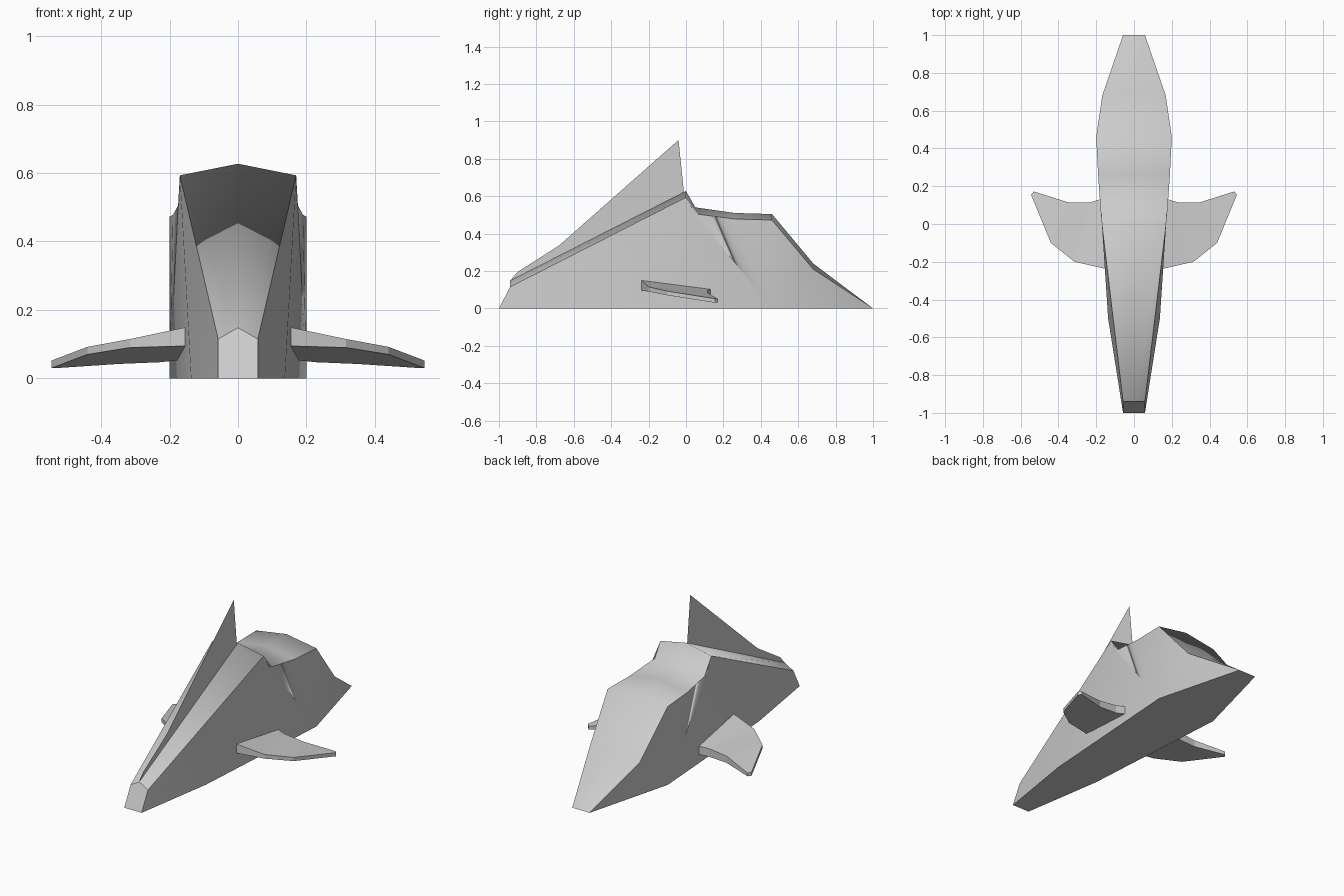
import bpy, bmesh

cube = bpy.data.objects.get("Cube")
if cube:
    bpy.data.objects.remove(cube, do_unlink=True)

grey = bpy.data.materials.new("light_grey")
grey.use_nodes = True
grey.diffuse_color = (0.6, 0.6, 0.6, 1)
grey.node_tree.nodes["Principled BSDF"].inputs["Base Color"].default_value = (0.6, 0.6, 0.6, 1)


def finish(name, bm):
    """Turn a bmesh into a named grey object."""
    bm.normal_update()
    mesh = bpy.data.meshes.new(name)
    bm.to_mesh(mesh)
    bm.free()
    mesh.materials.append(grey)
    obj = bpy.data.objects.new(name, mesh)
    bpy.context.collection.objects.link(obj)


# Hull stations: y, half width, shoulder height, ridge height
stations = [(-0.94, 0.058, 0.115, 0.148), (0, 0.17, 0.593, 0.627),
            (0.05, 0.175, 0.505, 0.54), (0.26, 0.19, 0.478, 0.51),
            (0.46, 0.2, 0.472, 0.504), (0.68, 0.168, 0.21, 0.24),
            (1, 0.058, 0, 0)]
# Keel outline: y, half width
keel = [(-1, 0.058), (-0.5, 0.137), (0.46, 0.2)]

bm = bmesh.new()
ridge = [bm.verts.new((0, y, r)) for y, w, s, r in stations]
group = {}


def add_face(verts, part):
    group[bm.faces.new(verts)] = part


bottoms, shoulders = [], []
for side in (1, -1):
    top = [bm.verts.new((side * w, y, s)) for y, w, s, r in stations]
    low = [bm.verts.new((side * w, y, 0)) for y, w in keel]
    nose, belly, wide = low
    for i in range(len(top) - 1):
        add_face((ridge[i], ridge[i + 1], top[i + 1], top[i]), "top")
    # Side panels, fanning back to the tail from the widest keel point
    panels = [(nose, belly, top[1], top[0]), (belly, wide, top[1])]
    panels += [(wide, top[i + 1], top[i]) for i in range(1, len(top) - 1)]
    for panel in panels:
        add_face(panel, side)
    bottoms.append(low + [top[-1]])
    shoulders.append(top)

add_face(bottoms[0] + [ridge[-1]] + bottoms[1][::-1], "bottom")
add_face((bottoms[0][0], shoulders[0][0], ridge[0], shoulders[1][0], bottoms[1][0]), "nose")

# Smooth within each part, sharp between parts
for face in bm.faces:
    face.smooth = True
for edge in bm.edges:
    edge.smooth = len({group[f] for f in edge.link_faces}) == 1
bmesh.ops.recalc_face_normals(bm, faces=bm.faces)
finish("hull", bm)

# Wing outline: x, y, upper z, lower z
wing = [(0.14, -0.24, 0.152, 0.095), (0.315, -0.2, 0.115, 0.09),
        (0.44, -0.1, 0.092, 0.07), (0.545, 0.155, 0.052, 0.03),
        (0.53, 0.172, 0.05, 0.03), (0.35, 0.115, 0.083, 0.042),
        (0.23, 0.115, 0.096, 0.047), (0.15, 0.14, 0.105, 0.055)]
for name, side in (("left_wing", 1), ("right_wing", -1)):
    bm = bmesh.new()
    upper = [bm.verts.new((side * x, y, u)) for x, y, u, d in wing]
    lower = [bm.verts.new((side * x, y, d)) for x, y, u, d in wing]
    n = len(wing)
    # Spanwise strips joining leading and trailing edges
    for skin in (upper, lower):
        for i in range(n // 2 - 1):
            bm.faces.new((skin[i], skin[i + 1], skin[n - 2 - i], skin[n - 1 - i]))
    for i in range(n):
        j = (i + 1) % n
        bm.faces.new((upper[i], upper[j], lower[j], lower[i]))
    bmesh.ops.recalc_face_normals(bm, faces=bm.faces)
    finish(name, bm)

# Thin dorsal fin standing on the ridge
fin = [(-0.94, 0.148), (-0.01, 0.61), (-0.04, 0.9), (-0.68, 0.335), (-0.9, 0.195)]
bm = bmesh.new()
bm.faces.new([bm.verts.new((0, y, z)) for y, z in fin])
finish("dorsal_fin", bm)
